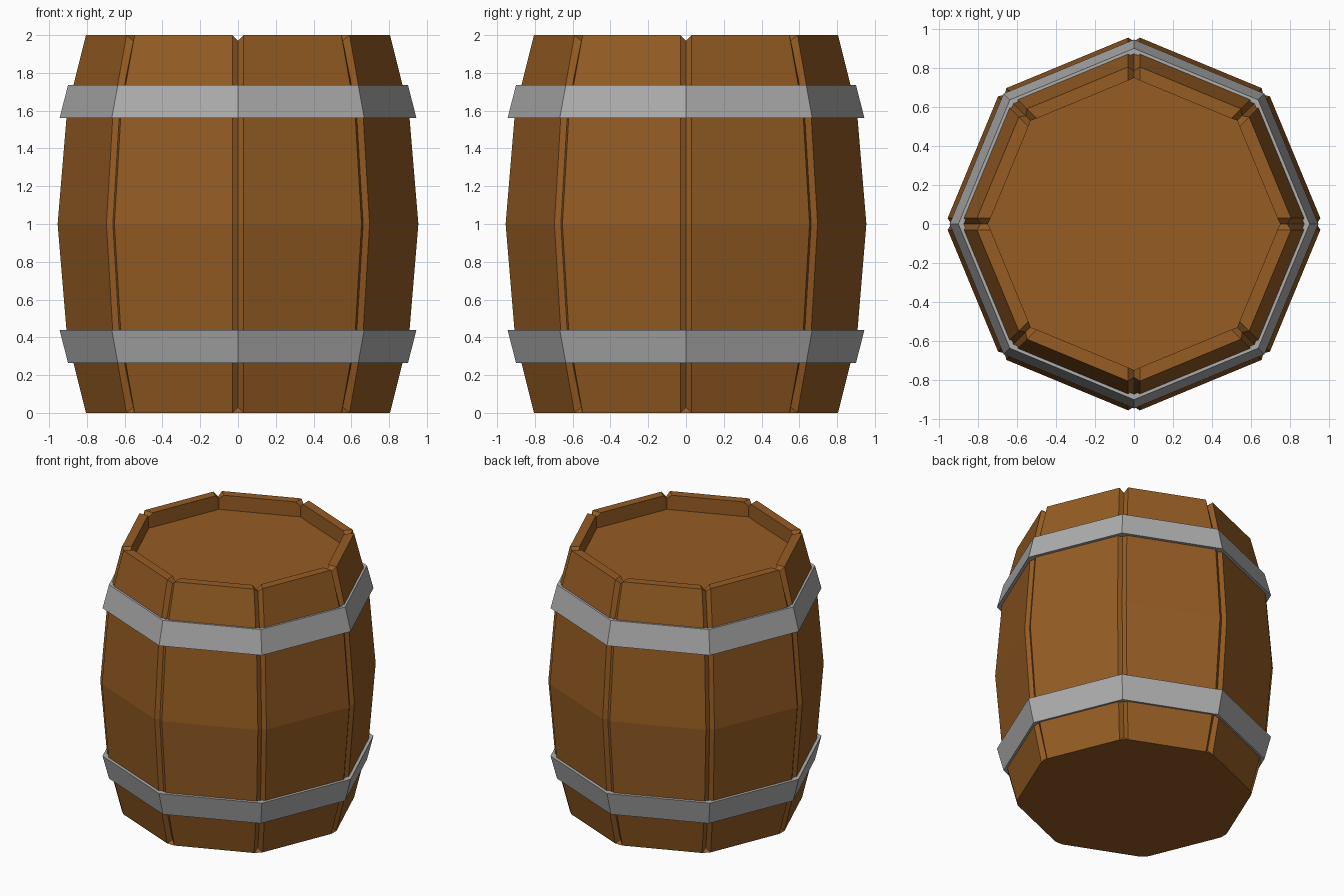
import bpy, bmesh, math
from mathutils import Matrix, Vector

if "Cube" in bpy.data.objects:
    bpy.data.objects.remove(bpy.data.objects["Cube"])

SIDES = 8
GAP = 0.03      # half width of the groove between staves


def material(name, rgb):
    m = bpy.data.materials.new(name)
    m.diffuse_color = (*rgb, 1.0)
    m.use_nodes = True
    m.node_tree.nodes["Principled BSDF"].inputs["Base Color"].default_value = m.diffuse_color
    return m


wood = material("brown wood", (0.300, 0.107, 0.017))
metal = material("grey metal", (0.42, 0.42, 0.42))


def finish(bm, name, mat):
    bmesh.ops.recalc_face_normals(bm, faces=bm.faces)
    mesh = bpy.data.meshes.new(name)
    bm.to_mesh(mesh)
    bm.free()
    mesh.materials.append(mat)
    ob = bpy.data.objects.new(name, mesh)
    bpy.context.collection.objects.link(ob)
    return ob


def ring(bm, points):
    """Repeat a few corner points (x, y, z) around the axis."""
    verts = []
    for i in range(SIDES):
        rot = Matrix.Rotation(i * math.tau / SIDES, 3, 'Z')
        verts += [bm.verts.new(rot @ Vector(p)) for p in points]
    return verts


def bridge(bm, a, b):
    n = len(a)
    for i in range(n):
        j = (i + 1) % n
        bm.faces.new((a[i], a[j], b[j], b[i]))


# Barrel body: (radius, z, groove radius, groove z) up the outside, over the rim, down to the lid
profile = [
    (0.805, 0.0, 0.785, 0.03),
    (0.905, 0.4, 0.887, 0.4),
    (0.955, 1.0, 0.937, 1.0),
    (0.905, 1.6, 0.887, 1.6),
    (0.805, 2.0, 0.785, 1.97),
    (0.735, 2.0, 0.750, 1.97),
    (0.735, 1.89, 0.750, 1.89),
]
bm = bmesh.new()
rings = [ring(bm, [(r, -GAP, z), (gr, 0, gz), (r, GAP, z)])
         for r, z, gr, gz in profile]
for lower, upper in zip(rings, rings[1:]):
    bridge(bm, lower, upper)
bm.faces.new(rings[-1])                                   # recessed lid
base = rings[0]
bm.faces.new([v for i, v in enumerate(base) if i % 3 != 1])   # flat bottom
for i in range(0, len(base), 3):                          # notch closures
    bm.faces.new(base[i:i + 3])
finish(bm, "barrel_body", wood)


# Metal hoops: closed eight-sided bands following the taper, mirrored about z = 1
def hoop(name, flip):
    section = [(0.945, 1.56), (0.90, 1.735), (0.872, 1.735), (0.90, 1.56)]
    b = bmesh.new()
    loops = [ring(b, [(r, 0, 2 - z if flip else z)]) for r, z in section]
    for k in range(4):
        bridge(b, loops[k], loops[(k + 1) % 4])
    finish(b, name, metal)


hoop("upper_hoop", False)
hoop("lower_hoop", True)
